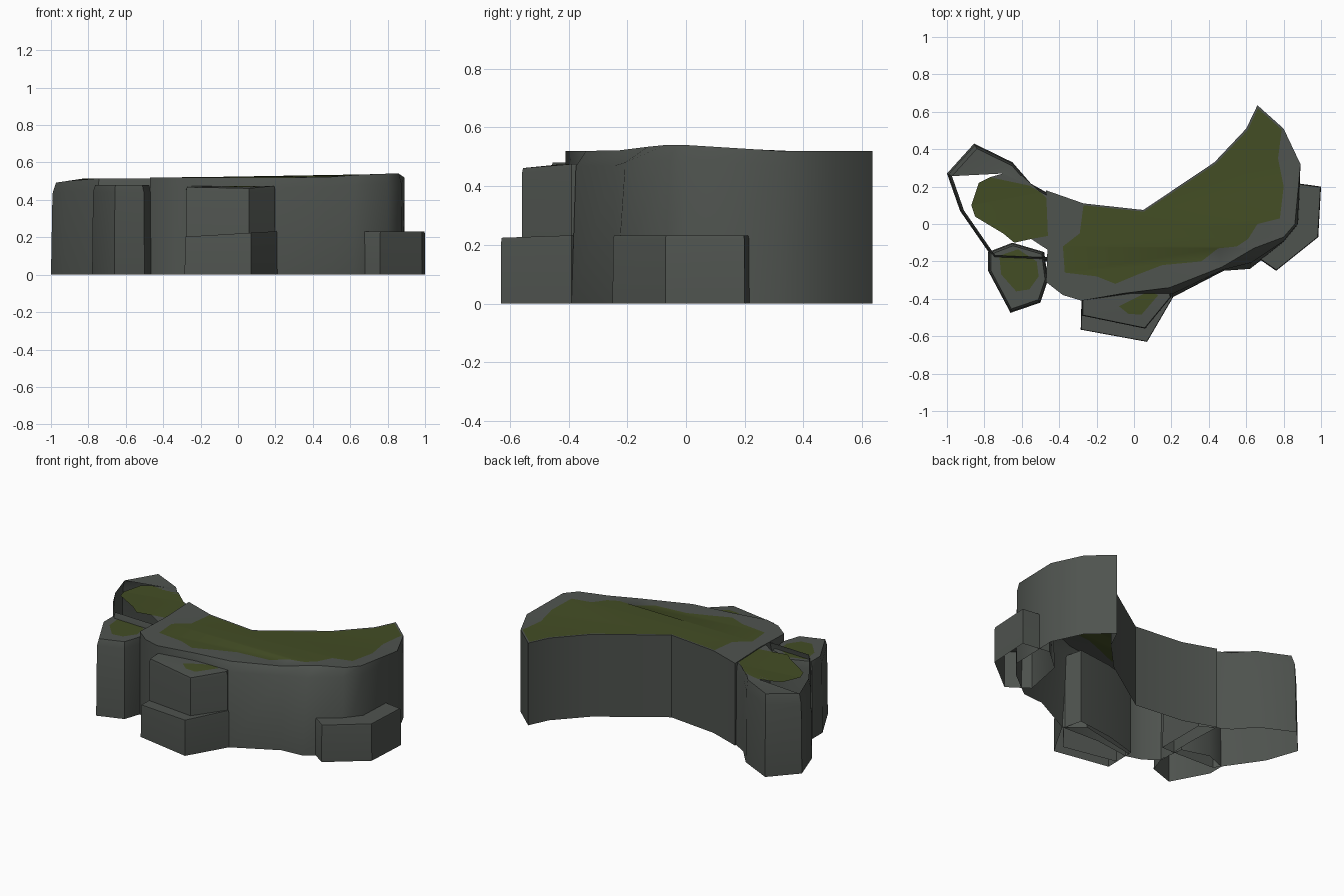
import bpy, bmesh, math
from mathutils import Vector
from mathutils.geometry import tessellate_polygon

if "Cube" in bpy.data.objects:
    bpy.data.objects.remove(bpy.data.objects["Cube"])


def material(name, rgb):
    m = bpy.data.materials.new(name)
    m.diffuse_color = (*rgb, 1)
    m.use_nodes = True
    m.node_tree.nodes["Principled BSDF"].inputs["Base Color"].default_value = m.diffuse_color
    return m


STONE = material("dark grey stone", (0.078, 0.087, 0.078))
MOSS = material("olive moss", (0.056, 0.074, 0.018))


def ccw(pts):
    area = sum(a[0] * b[1] - b[0] * a[1] for a, b in zip(pts, pts[1:] + pts[:1]))
    return area < 0


def rock(name, base, top_z, top=None, shrink=0.95, shoulder=0.9, moss=None):
    """Open-bottomed stone: wall, shoulder, top, with a moss patch cut into the top."""
    cx = sum(p[0] for p in base) / len(base)
    cy = sum(p[1] for p in base) / len(base)
    if top is None:
        top = [(cx + (x - cx) * shrink, cy + (y - cy) * shrink) for x, y in base]
    if ccw(base):
        base, top = base[::-1], top[::-1]
    bm = bmesh.new()
    low = [bm.verts.new((x, y, 0)) for x, y in base]
    mid = [bm.verts.new((b[0] * .7 + t[0] * .3, b[1] * .7 + t[1] * .3, top_z(*t) * shoulder))
           for b, t in zip(base, top)]
    rim = [bm.verts.new((x, y, top_z(x, y))) for x, y in top]
    n = len(base)
    for r0, r1 in ((low, mid), (mid, rim)):
        for i in range(n):
            j = (i + 1) % n
            bm.faces.new((r0[i], r0[j], r1[j], r1[i]))

    def fill(loops, index):
        flat = [v for l in loops for v in l]
        polys = [[Vector((v.co.x, v.co.y, 0)) for v in l] for l in loops]
        for tri in tessellate_polygon(polys):
            vs = [flat[i] for i in tri]
            if (vs[1].co - vs[0].co).cross(vs[2].co - vs[0].co).z < 0:
                vs.reverse()
            if len(set(vs)) == 3 and not bm.faces.get(vs):
                bm.faces.new(vs).material_index = index

    if moss:
        patch = [bm.verts.new((x, y, top_z(x, y))) for x, y in moss]
        fill([rim, patch], 0)
        fill([patch], 1)
    else:
        fill([rim], 0)
    me = bpy.data.meshes.new(name)
    bm.to_mesh(me)
    bm.free()
    me.materials.append(STONE)
    me.materials.append(MOSS)
    ob = bpy.data.objects.new(name, me)
    bpy.context.collection.objects.link(ob)
    bpy.ops.object.select_all(action='DESELECT')
    ob.select_set(True)
    bpy.context.view_layer.objects.active = ob
    bpy.ops.object.shade_smooth_by_angle(angle=math.radians(40))


def clamp(v):
    return max(0, min(1, v))


# Long curved ridge, slightly raised at its right shoulder
back = [(-.47, .18), (-.27, .11), (.05, .075), (.43, .33), (.6, .51), (.66, .635), (.8, .51), (.89, .32)]
left_front = [(-.28, -.41), (-.38, -.38), (-.47, -.31), (-.46, -.07)]
rock("main_ridge",
     back + [(.88, 0), (.8, -.1), (.62, -.24), (.48, -.25), (.21, -.39), (-.05, -.38)] + left_front,
     lambda x, y: .52 + .02 * clamp((x - .45) / .27) * clamp((.3 - y) / .3),
     top=back + [(.86, 0), (.8, -.07), (.64, -.13), (.47, -.23), (.19, -.34), (-.05, -.37)] + left_front,
     moss=[(-.27, .1), (.052, .066), (.435, .321), (.608, .502), (.663, .618), (.79, .505),
           (.77, .35), (.8, .2), (.78, .03), (.66, .0), (.61, -.08), (.55, -.12), (.45, -.13),
           (.36, -.2), (.15, -.22), (.02, -.27), (-.1, -.32), (-.2, -.28), (-.37, -.26),
           (-.38, -.12), (-.29, -.05)])

# Rounded stone at the left end
rock("left_stone",
     [(-1, .27), (-.855, .43), (-.65, .33), (-.55, .215), (-.38, .12), (-.38, -.2),
      (-.5, -.2), (-.75, -.19), (-.93, .07)],
     lambda x, y: .515 - .15 * clamp(-.82 - x), shrink=.92, shoulder=.88,
     moss=[(-.87, .1), (-.83, .22), (-.77, .25), (-.7, .27), (-.6, .26), (-.5, .17), (-.43, .1),
           (-.44, -.06), (-.55, -.08), (-.64, -.1), (-.7, -.05), (-.85, .04)])

# Pillar stone at the front left
rock("front_left_pillar",
     [(-.78, -.15), (-.78, -.25), (-.66, -.475), (-.5, -.42), (-.46, -.3), (-.48, -.15), (-.65, -.1)],
     lambda x, y: .48, shrink=.9, shoulder=.92,
     moss=[(-.72, -.17), (-.62, -.135), (-.52, -.2), (-.51, -.28), (-.56, -.35), (-.63, -.36), (-.71, -.27)])

# Central buttress and the lower step in front of it
rock("center_buttress",
     [(-.28, -.49), (.06, -.56), (.2, -.39), (.17, -.27), (-.07, -.3), (-.28, -.36)],
     lambda x, y: .475 + .1 * min(0, y + .42), shrink=.97, shoulder=.96,
     moss=[(-.08, -.44), (-.03, -.48), (.04, -.485), (.13, -.38), (.08, -.36), (.0, -.4)])
rock("center_low_step",
     [(-.285, -.565), (.07, -.63), (.21, -.39), (.1, -.3), (-.28, -.38)],
     lambda x, y: .22 + .06 * x, shrink=.985, shoulder=.95)

# Low stone at the right end
rock("right_low_stone",
     [(.82, .225), (1, .2), (.985, -.07), (.76, -.25), (.63, -.16), (.68, .1)],
     lambda x, y: .232, shrink=.98, shoulder=.95)
